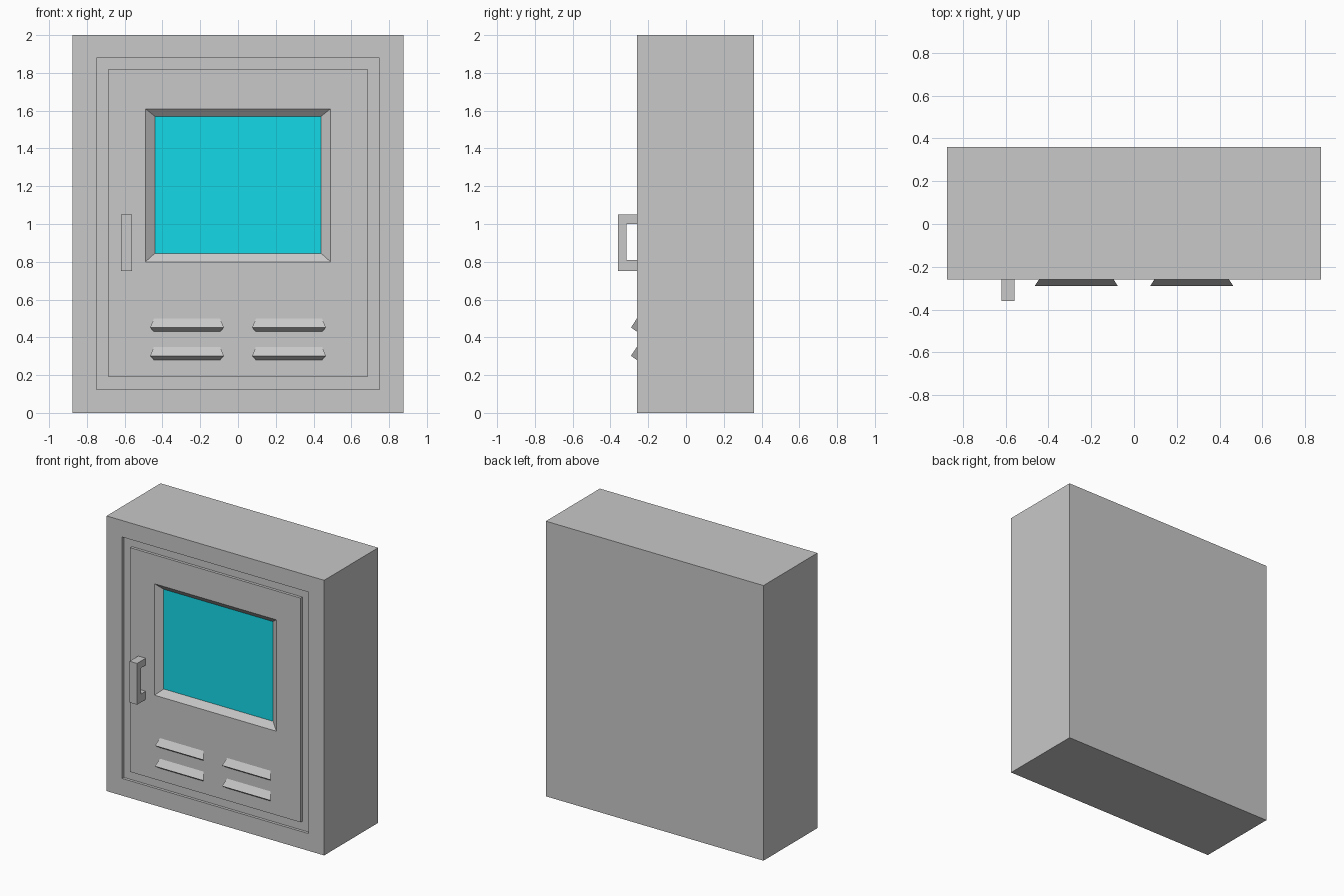
import bpy, bmesh

cube = bpy.data.objects.get("Cube")
if cube:
    bpy.data.objects.remove(cube, do_unlink=True)


def material(name, rgb):
    m = bpy.data.materials.new(name)
    m.use_nodes = True
    color = (*rgb, 1)
    m.diffuse_color = color
    m.node_tree.nodes["Principled BSDF"].inputs["Base Color"].default_value = color
    return m


GREY = material("grey metal", (0.58, 0.58, 0.58))
CYAN = material("cyan screen", (0.007, 0.70, 0.80))

FRONT, BACK = -0.26, 0.36
GROOVE = FRONT + 0.02
RECESS = FRONT + 0.035


def finish(name, bm, mat):
    mesh = bpy.data.meshes.new(name)
    bm.to_mesh(mesh)
    bm.free()
    mesh.materials.append(mat)
    obj = bpy.data.objects.new(name, mesh)
    bpy.context.collection.objects.link(obj)
    return obj


def nested_rects(name, rects, mat, cap_first=False, cap_last=False):
    """Bridge upright rectangles given as (half width, bottom, top, y)."""
    bm = bmesh.new()
    loops = [[bm.verts.new((x, y, z)) for x, z in
              ((-w, lo), (w, lo), (w, hi), (-w, hi))] for w, lo, hi, y in rects]
    for a, b in zip(loops, loops[1:]):
        for i in range(4):
            j = (i + 1) % 4
            bm.faces.new((a[i], a[j], b[j], b[i]))
    if cap_first:
        bm.faces.new(loops[0][::-1])
    if cap_last:
        bm.faces.new(loops[-1])
    return finish(name, bm, mat)


def extrude_profile(name, profile, x0, x1, mat, flare=0):
    """Extrude a (y, z) profile along x; flare widens points in front of the door."""
    bm = bmesh.new()
    ends = []
    for x, side in ((x0, -1), (x1, 1)):
        ends.append([bm.verts.new((x + side * (flare if y < FRONT else 0), y, z))
                     for y, z in profile])
    n = len(profile)
    for i in range(n):
        j = (i + 1) % n
        bm.faces.new((ends[0][i], ends[0][j], ends[1][j], ends[1][i]))
    bm.faces.new(ends[0][::-1])
    bm.faces.new(ends[1])
    bmesh.ops.recalc_face_normals(bm, faces=bm.faces)
    return finish(name, bm, mat)


# Cabinet box with a shallow groove around the door
frame = (0.75, 0.125, 1.88)
door = (0.685, 0.19, 1.82)
nested_rects("cabinet", [(0.875, 0, 2, BACK), (0.875, 0, 2, FRONT),
                         (*frame, FRONT), (*frame, GROOVE), (*door, GROOVE)],
             GREY, cap_first=True)

# Door panel with a bevelled window opening
screen = (0.44, 0.845, 1.57)
nested_rects("door", [(*door, GROOVE), (*door, FRONT),
                      (0.49, 0.80, 1.61, FRONT), (*screen, RECESS)], GREY)

# Screen
nested_rects("screen", [(*screen, RECESS)], CYAN, cap_last=True)

# Door handle
tip, grip = -0.36, -0.315
extrude_profile("handle", [(FRONT, 0.75), (tip, 0.75), (tip, 1.05), (FRONT, 1.05),
                           (FRONT, 1.0), (grip, 1.0), (grip, 0.81), (FRONT, 0.81)],
                -0.62, -0.56, GREY)

# Ventilation louvres, two rows of two
for row, z in (("upper", 0.43), ("lower", 0.28)):
    for side, x in (("right", -0.27), ("left", 0.27)):
        extrude_profile(f"{row}_{side}_louvre",
                        [(FRONT, z), (-0.291, z + 0.022), (FRONT, z + 0.07)],
                        x - 0.175, x + 0.175, GREY, flare=0.02)
